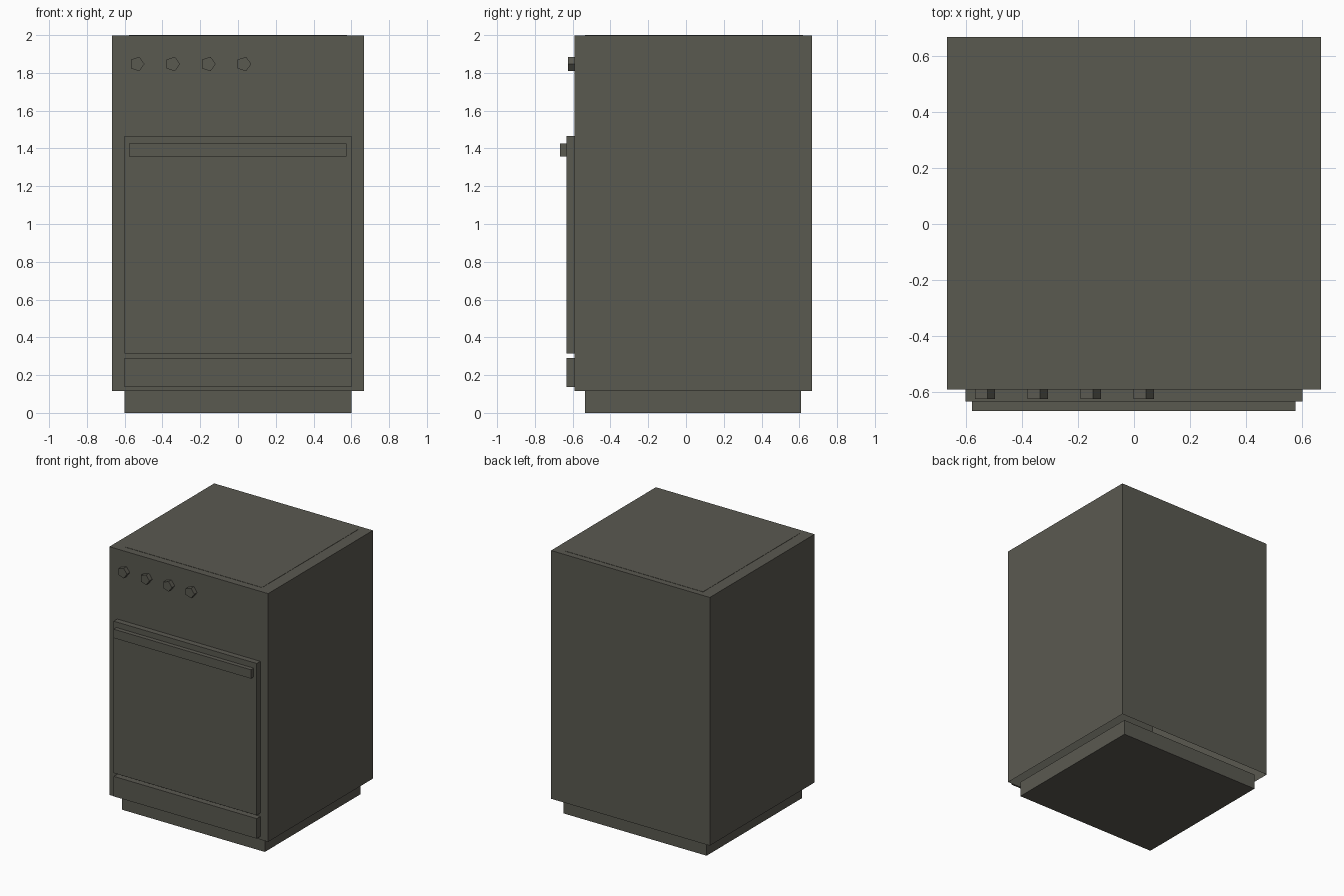
import bpy, bmesh, math

if "Cube" in bpy.data.objects:
    bpy.data.objects.remove(bpy.data.objects["Cube"])

enamel = bpy.data.materials.new("dark olive grey")
enamel.diffuse_color = (0.102, 0.100, 0.081, 1)
enamel.use_nodes = True
enamel.node_tree.nodes["Principled BSDF"].inputs["Base Color"].default_value = enamel.diffuse_color


def finish(name, bm):
    bmesh.ops.recalc_face_normals(bm, faces=bm.faces)
    mesh = bpy.data.meshes.new(name)
    bm.to_mesh(mesh)
    bm.free()
    mesh.materials.append(enamel)
    obj = bpy.data.objects.new(name, mesh)
    bpy.context.collection.objects.link(obj)
    return obj


def box(name, x, y, z, open_bottom=False):
    bm = bmesh.new()
    bmesh.ops.create_cube(bm, size=1)
    for v in bm.verts:
        for i, (lo, hi) in enumerate((x, y, z)):
            v.co[i] = lo if v.co[i] < 0 else hi
    bmesh.ops.recalc_face_normals(bm, faces=bm.faces)
    if open_bottom:
        low = [f for f in bm.faces if f.normal.z < -0.9]
        bmesh.ops.delete(bm, geom=low, context='FACES_ONLY')
    return finish(name, bm)


def knob(name, x, z, radius, y_back, y_front):
    # five-sided knob with one corner pointing right
    bm = bmesh.new()
    ring = [bm.verts.new((x + radius * math.cos(a), y_back, z + radius * math.sin(a)))
            for a in (math.tau * i / 5 for i in range(5))]
    face = bm.faces.new(ring)
    ext = bmesh.ops.extrude_face_region(bm, geom=[face], use_keep_orig=True)
    for v in ext["geom"]:
        if isinstance(v, bmesh.types.BMVert):
            v.co.y = y_front
    return finish(name, bm)


# Plinth and hollow cabinet
box("plinth", (-0.60, 0.60), (-0.535, 0.61), (0, 0.115))
box("cabinet", (-0.666, 0.666), (-0.59, 0.666), (0.115, 1.998), open_bottom=True)

# Hob plate, almost flush with the top
box("hob_plate", (-0.577, 0.576), (-0.535, 0.62), (1.997, 2.0))

# Oven door, handle and lower drawer
box("oven_door", (-0.60, 0.60), (-0.633, -0.59), (0.315, 1.467))
box("door_handle", (-0.577, 0.575), (-0.666, -0.633), (1.358, 1.425))
box("drawer_front", (-0.60, 0.60), (-0.633, -0.59), (0.138, 0.29))

# Control knobs
for i in range(4):
    knob(f"control_knob_{i + 1}", -0.535 + 0.1885 * i, 1.847, 0.04, -0.59, -0.624)
